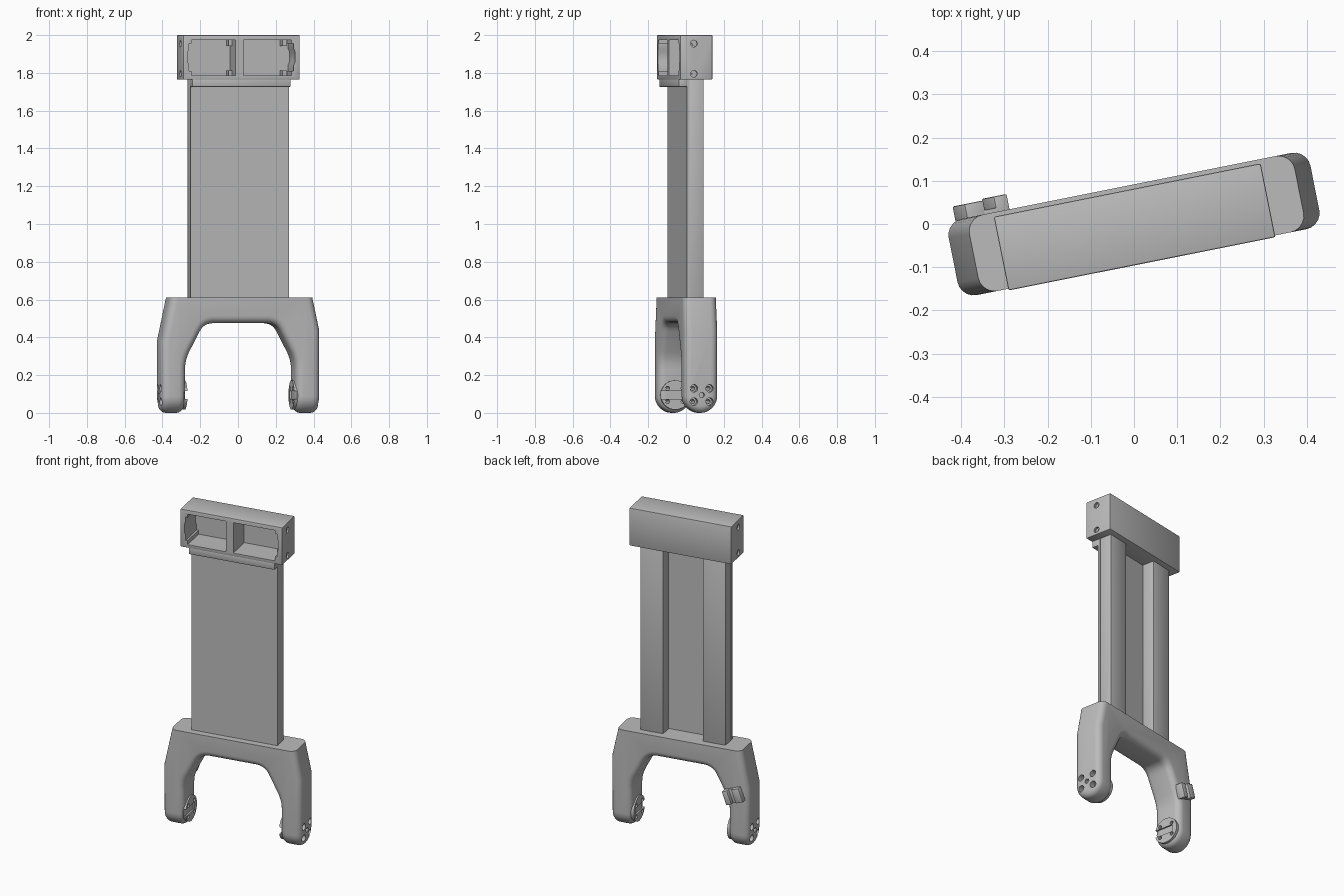
import bpy, bmesh, math
from mathutils import Matrix, Vector

cube = bpy.data.objects.get("Cube")
if cube:
    bpy.data.objects.remove(cube, do_unlink=True)

YAW = math.radians(11.3)
grey = bpy.data.materials.new("mid_grey")
grey.use_nodes = True
COLOR = (0.5, 0.5, 0.5, 1)
grey.diffuse_color = COLOR
grey.node_tree.nodes["Principled BSDF"].inputs["Base Color"].default_value = COLOR


def make(name, bm):
    bmesh.ops.recalc_face_normals(bm, faces=bm.faces)
    me = bpy.data.meshes.new(name)
    bm.to_mesh(me)
    bm.free()
    me.materials.append(grey)
    ob = bpy.data.objects.new(name, me)
    bpy.context.collection.objects.link(ob)
    return ob


def prism(name, pts, lo, hi, axis="y"):
    """Extrude a 2D outline along y (points are x, z) or along x (points are y, z)."""
    bm = bmesh.new()
    place = (lambda a, b: (a, lo, b)) if axis == "y" else (lambda a, b: (lo, a, b))
    face = bm.faces.new([bm.verts.new(place(a, b)) for a, b in pts])
    step = Vector((0, hi - lo, 0)) if axis == "y" else Vector((hi - lo, 0, 0))
    ext = bmesh.ops.extrude_face_region(bm, geom=[face])["geom"]
    bmesh.ops.translate(bm, vec=step, verts=[v for v in ext if isinstance(v, bmesh.types.BMVert)])
    return make(name, bm)


def box(name, x0, x1, y0, y1, z0, z1, bevel=0.0):
    ob = prism(name, [(x0, z0), (x1, z0), (x1, z1), (x0, z1)], y0, y1)
    if bevel:
        edit_bevel(ob, bevel, 2, lambda e: True)
    return ob


def rod(name, x0, x1, y, z, r, n=20):
    ring = [(y + r * math.cos(i * math.tau / n), z + r * math.sin(i * math.tau / n)) for i in range(n)]
    return prism(name, ring, x0, x1, "x")


def edit_bevel(ob, width, segments, rule):
    bm = bmesh.new()
    bm.from_mesh(ob.data)
    edges = [e for e in bm.edges if e.calc_face_angle(0) > math.radians(30) and rule(e)]
    bmesh.ops.bevel(bm, geom=edges, offset=width, offset_type="OFFSET", segments=segments,
                    profile=0.5, affect="EDGES", clamp_overlap=False)
    bm.to_mesh(ob.data)
    bm.free()


def combine(ob, cutters, operation="DIFFERENCE"):
    for c in cutters:
        mod = ob.modifiers.new("cut", "BOOLEAN")
        mod.operation, mod.object, mod.solver = operation, c, "EXACT"
    bpy.context.view_layer.update()
    result = bpy.data.meshes.new_from_object(ob.evaluated_get(bpy.context.evaluated_depsgraph_get()))
    ob.modifiers.clear()
    ob.data = result
    for c in cutters:
        bpy.data.objects.remove(c, do_unlink=True)


def fillet(a, b, c, size, n=5):
    """Rounded replacement for corner b."""
    a, b, c = Vector(a), Vector(b), Vector(c)
    p, q = b + (a - b).normalized() * size, b + (c - b).normalized() * size
    return [tuple(p.lerp(b, i / n).lerp(b.lerp(q, i / n), i / n)) for i in range(n + 1)]


# Fork: arch outline trimmed by a round-ended side profile, then edge rounded
TOP, T, HZ = 0.61, 0.09, 0.095
def inner(s):
    crown, knee = (s * 0.195, 0.475), (s * 0.297, 0.28)
    return (fillet((0, 0.475), crown, knee, 0.05) + fillet(crown, knee, (s * 0.297, 0), 0.05)
            + [(s * 0.297, -0.1)])

outline = ([(-0.378, TOP), (-0.427, 0.38), (-0.427, -0.1)] + inner(-1)[::-1]
           + inner(1) + [(0.427, -0.1), (0.427, 0.44), (0.39, TOP)])
fork = prism("fork", outline, -0.2, 0.2)
arc = [math.pi + i * math.pi / 20 for i in range(21)]
side = [(T * math.cos(a), T + T * math.sin(a)) for a in arc] + [(T, 0.7), (-T, 0.7)]
combine(fork, [prism("trim", side, -0.6, 0.6, "x")], "INTERSECT")
edit_bevel(fork, 0.038, 5, lambda e: min(v.co.z for v in e.verts) < TOP - 0.002)


# Bolt pattern, shared by the leg ends and their inner pads
def bolt_cutters(s):
    spots = [(y, HZ + z) for y in (-0.042, 0.042) for z in (-0.035, 0.035)]
    cuts = [rod("cut", s * 0.39, s * 0.5, y, z, 0.02) for y, z in spots]
    cuts += [rod("cut", s * 0.2, s * 0.5, y, z, 0.011) for y, z in spots]
    return cuts + [rod("cut", s * 0.41, s * 0.5, 0, HZ, 0.014)]


for s, label in ((1, "left"), (-1, "right")):
    combine(fork, bolt_cutters(s))
    pad = rod(label + "_axle_pad", s * 0.288, s * 0.36, 0, HZ, 0.078, 32)
    slot = box("cut", *sorted((s * 0.25, s * 0.303)), -0.1, 0.045, HZ - 0.022, HZ + 0.022)
    combine(pad, bolt_cutters(s) + [slot])

# Cable clip on the rear of the right leg
tilt = (Matrix.Translation((-0.34, 0, 0.335)) @ Matrix.Rotation(math.radians(20), 4, "Y"))
for name, x0, x1, y1 in (("clip_outer_jaw", -0.054, -0.006, 0.122),
                         ("clip_base", -0.05, 0.05, 0.1),
                         ("clip_inner_jaw", 0.02, 0.054, 0.126)):
    jaw = box(name, x0, x1, 0.07, y1, -0.043, 0.043, 0.004)
    jaw.data.transform(tilt)

# Upright: thin front panel over two posts
box("front_panel", -0.265, 0.265, -0.048, -0.034, TOP - 0.01, 1.78)
for s, label in ((1, "left"), (-1, "right")):
    box(label + "_post", *sorted((s * 0.122, s * 0.264)), -0.035, 0.044, TOP - 0.01, 1.78, 0.005)

# Head: hollow box with two front bays and end bolt holes
head = box("head", -0.315, 0.315, -0.094, 0.08, 1.765, 2.0, 0.004)
cuts = []
for s in (1, -1):
    near, far = 0.022 * s - 0.01, s * 0.29
    steps = [(0.02, 1.785), (0.02, 1.81), (0.008, 1.81), (0.008, 1.84), (0, 1.86),
             (0, 1.91), (0.008, 1.93), (0.008, 1.955), (0.02, 1.955), (0.02, 1.975)]
    bay = [(near, 1.975), (near, 1.785)] + [(far - s * d, z) for d, z in steps]
    cuts.append(prism("cut", bay, -0.2, 0.06))
    cuts += [rod("cut", s * 0.303, s * 0.4, -0.02, z, 0.018) for z in (1.795, 1.955)]
combine(head, cuts)

for s, label in ((1, "left"), (-1, "right")):
    for z, level in ((1.795, "lower"), (1.955, "upper")):
        rod(f"{label}_{level}_bolt", s * 0.295, s * 0.309, -0.02, z, 0.01)
    # Retaining tabs at the corners of each bay
    for z in (1.795, 1.955):
        x = 0.0 if s < 0 else 0.29
        box(label + "_bay_tab", x - 0.05, x - 0.025, 0.0, 0.065, z - 0.012, z + 0.018)

# Lip under the front of the head
box("head_lip", -0.266, 0.266, -0.092, -0.045, 1.725, 1.775, 0.006)

# Finish: turn every part and keep hard edges
bpy.ops.object.select_all(action="DESELECT")
for ob in list(bpy.context.collection.objects):
    if ob.type == "MESH" and grey.name in ob.data.materials:
        ob.rotation_euler.z = YAW
        ob.select_set(True)
        bpy.context.view_layer.objects.active = ob
bpy.ops.object.shade_smooth_by_angle(angle=math.radians(30))
